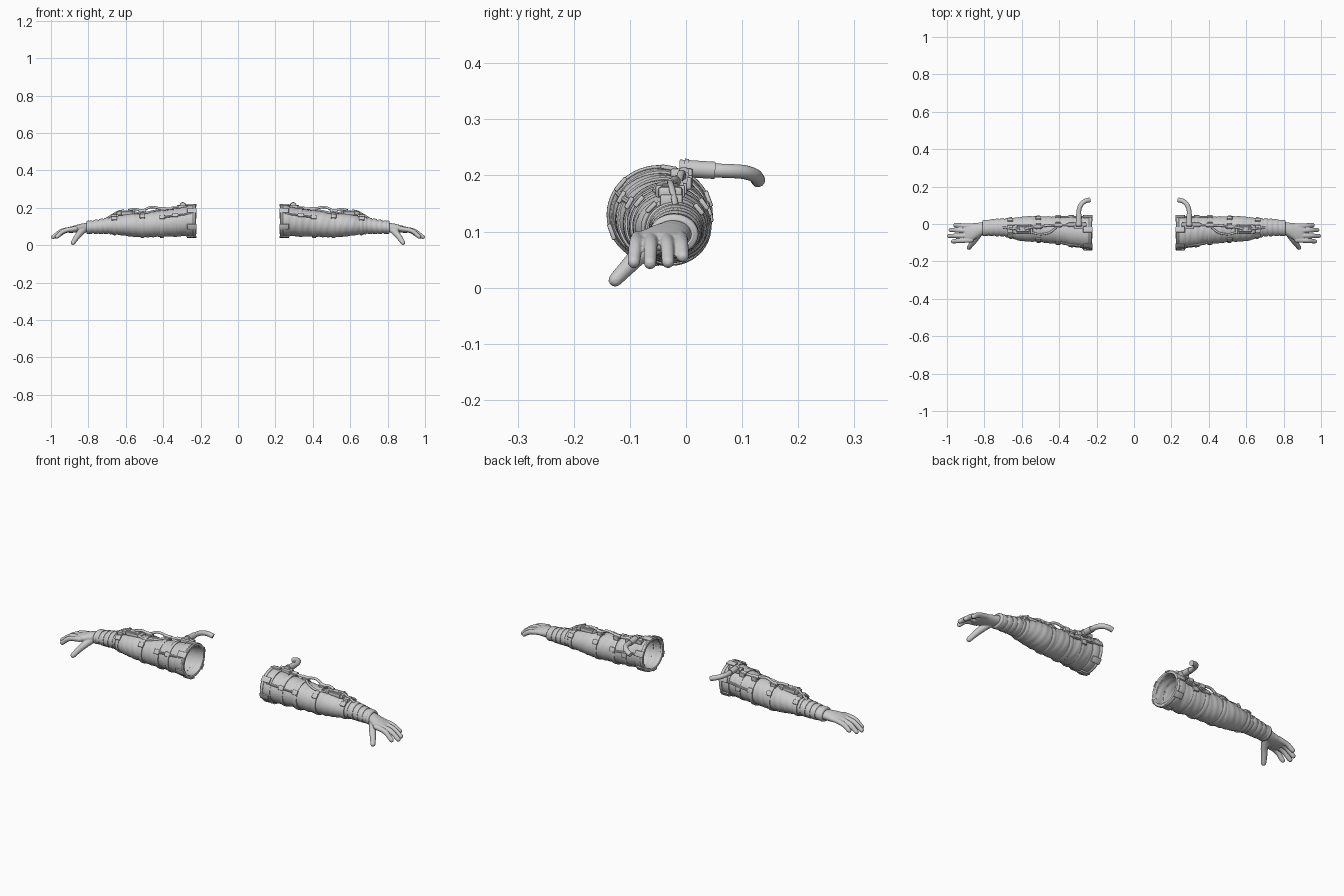
import bpy, bmesh, math
from mathutils import Vector, Matrix

if "Cube" in bpy.data.objects:
    bpy.data.objects.remove(bpy.data.objects["Cube"])

grey = bpy.data.materials.new("plain grey")
grey.diffuse_color = (0.6, 0.6, 0.6, 1)
grey.use_nodes = True
grey.node_tree.nodes["Principled BSDF"].inputs["Base Color"].default_value = grey.diffuse_color

# sleeve sections: x, centre y, centre z, half width, half height
SECTIONS = [
    (0.225, -.047, .130, .086, .080), (0.29, -.045, .127, .082, .077),
    (0.34, -.041, .121, .079, .074), (0.40, -.034, .114, .072, .069),
    (0.46, -.030, .112, .072, .069), (0.51, -.028, .109, .067, .064),
    (0.56, -.027, .108, .069, .064), (0.62, -.025, .107, .062, .055),
    (0.665, -.021, .106, .051, .046), (0.70, -.018, .104, .045, .040),
    (0.75, -.019, .099, .042, .036), (0.81, -.022, .095, .037, .029)]


def section(x):
    for a, b in zip(SECTIONS, SECTIONS[1:]):
        if x <= b[0]:
            break
    t = (x - a[0]) / (b[0] - a[0])
    return [p + (q - p) * t for p, q in zip(a[1:], b[1:])]


def on_sleeve(x, ang, off=0.0):
    yc, zc, ry, rz = section(x)
    return Vector((x, yc + (ry + off) * math.cos(ang), zc + (rz + off) * math.sin(ang)))


def finish(name, bm, angle=40, mods=()):
    """Make a mirrored, smooth-shaded object from a bmesh."""
    me = bpy.data.meshes.new(name)
    bm.to_mesh(me)
    bm.free()
    me.materials.append(grey)
    me.shade_smooth()
    me.set_sharp_from_angle(angle=math.radians(angle))
    ob = bpy.data.objects.new(name, me)
    bpy.context.collection.objects.link(ob)
    for kind, props in mods:
        m = ob.modifiers.new(kind.title(), kind)
        for k, v in props.items():
            setattr(m, k, v)
    ob.modifiers.new("Mirror", 'MIRROR').use_mirror_merge = False
    return ob


def loft(bm, rings, caps=False):
    vs = [[bm.verts.new(p) for p in r] for r in rings]
    n = len(vs[0])
    for a, b in zip(vs, vs[1:]):
        for j in range(n):
            k = (j + 1) % n
            bm.faces.new((a[j], a[k], b[k], b[j]))
    if caps:
        bm.faces.new(vs[0][::-1])
        bm.faces.new(vs[-1])


def smooth_path(pts, n=6):
    """Catmull-Rom curve through the points."""
    p = [Vector(q) for q in pts]
    p = [2 * p[0] - p[1]] + p + [2 * p[-1] - p[-2]]
    out = []
    for i in range(1, len(p) - 2):
        a, b, c, d = p[i - 1:i + 3]
        for k in range(n):
            t = k / n
            out.append(.5 * (2 * b + (c - a) * t + (2 * a - 5 * b + 4 * c - d) * t * t
                             + (3 * b - a - 3 * c + d) * t ** 3))
    return out + [p[-2]]


def tube(bm, path, r0, r1=None, sides=12, rounded=False):
    """Sweep a circle along a path, optionally with round ends."""
    r1 = r0 if r1 is None else r1
    path = [Vector(p) for p in path]
    m = len(path) - 1
    pts = [(p, r0 + (r1 - r0) * i / m) for i, p in enumerate(path)]
    if rounded:
        d0, d1 = (path[0] - path[1]).normalized(), (path[-1] - path[-2]).normalized()
        arc = [math.radians(a) for a in (25, 50, 75)]
        pts = ([(path[0] + d0 * r0 * math.sin(a), r0 * math.cos(a)) for a in arc[::-1]] + pts
               + [(path[-1] + d1 * r1 * math.sin(a), r1 * math.cos(a)) for a in arc])
    rings, u = [], None
    for i, (p, r) in enumerate(pts):
        t = (pts[min(i + 1, len(pts) - 1)][0] - pts[max(i - 1, 0)][0]).normalized()
        u = t.orthogonal() if u is None else u - t * u.dot(t)
        u.normalize()
        w = t.cross(u)
        rings.append([p + r * (u * math.cos(j * math.tau / sides) + w * math.sin(j * math.tau / sides))
                      for j in range(sides)])
    loft(bm, rings, True)


def block(bm, c, size, ang=math.pi / 2, bevel=.003):
    """Bevelled box: size is along, outward, around; ang turns it about the arm."""
    mat = Matrix.Translation(c) @ Matrix.Rotation(ang, 4, 'X') @ Matrix.Diagonal((*size, 1))
    vs = bmesh.ops.create_cube(bm, size=1, matrix=mat)['verts']
    es = list({e for v in vs for e in v.link_edges})
    bmesh.ops.bevel(bm, geom=es, offset=min(bevel, min(size) * .3), segments=2,
                    affect='EDGES', profile=.5)


def sleeve_block(bm, x, deg, size, off=0.0):
    a = math.radians(deg)
    block(bm, on_sleeve(x, a, off), size, a)


def band(bm, x0, x1, t, sides=48):
    """Raised ring that wraps the sleeve."""
    e = min(.005, (x1 - x0) * .3)
    prof = [(x0, -.006), (x0, t * .6), (x0 + e, t), (x1 - e, t), (x1, t * .6), (x1, -.006)]
    rings = []
    for x, off in prof:
        rings.append([on_sleeve(x, j * math.tau / sides, off) for j in range(sides)])
    loft(bm, rings)
    

# fabric sleeve, open at the upper end, with soft folds
bm = bmesh.new()
rings = []
for i in range(74):
    x = .227 + i * .008
    fold = min(1, max(0, (.70 - x) / .1))
    rings.append([on_sleeve(x, a, fold * .0022 * math.sin(2 * a + 75 * x) * math.sin(110 * x + a))
                  for a in (j * math.tau / 48 for j in range(48))])
loft(bm, rings)
finish("sleeve", bm, 60, [('SOLIDIFY', dict(thickness=.006, offset=-1))])

# upper cuff with tabs around the rim
bm = bmesh.new()
band(bm, .225, .240, .009)
band(bm, .238, .278, .005)
for deg in range(20, 380, 60):
    sleeve_block(bm, .247, deg, (.05, .008, .03), .007)
finish("cuff", bm)

# straps around the arm
bm = bmesh.new()
for x0, x1, t in ((.325, .345, .004), (.395, .418, .006), (.50, .522, .006),
                  (.652, .672, .006), (.676, .688, .004)):
    band(bm, x0, x1, t)
finish("arm_straps", bm)

# rounded wrist folds
bm = bmesh.new()
for x in (.695, .722, .750, .778):
    band(bm, x, x + .022, .004)
band(bm, .795, .81, .006)
finish("wrist_folds", bm, 60)

# buckles and lengthwise webbing
bm = bmesh.new()
for x, deg in ((.335, 5), (.335, 150), (.406, 150), (.406, 20), (.511, 140), (.511, 35),
               (.662, 135), (.662, 40)):
    sleeve_block(bm, x, deg, (.03, .009, .024), .006)
for x0, x1, deg in ((.25, .335, 150), (.335, .406, 150), (.27, .406, 15)):
    a = math.radians(deg)
    tube(bm, [on_sleeve(x0, a, .002), on_sleeve(x1, a, .002)], .006, sides=8)
finish("buckles", bm)

# control pack on top of the forearm
bm = bmesh.new()
block(bm, (.595, -.028, .170), (.11, .02, .044), bevel=.006)
block(bm, (.595, -.028, .180), (.07, .012, .028))
block(bm, (.662, -.026, .156), (.03, .02, .04))
for s in (-1, 1):
    block(bm, (.595 + .035 * s, -.028, .172), (.012, .022, .052))
finish("control_pack", bm)

# clamps that hold the air line
bm = bmesh.new()
for x, y, z in ((.335, -.004, .190), (.406, -.006, .186), (.511, -.014, .176)):
    block(bm, (x, y, z), (.028, .022, .032))
    tube(bm, [(x - .02, y, z + .008), (x + .02, y, z + .008)], .010)
finish("line_clamps", bm)

# thin lines arching between clamps and pack
bm = bmesh.new()
tube(bm, smooth_path([(.29, .0, .207), (.335, -.004, .198), (.406, -.006, .195), (.435, -.006, .201),
                      (.47, -.009, .203), (.511, -.014, .186), (.55, -.018, .193),
                      (.585, -.028, .188)]), .0065)
tube(bm, smooth_path([(.61, -.028, .187), (.64, -.026, .180), (.67, -.022, .163),
                      (.70, -.018, .145)]), .0055)
tube(bm, smooth_path([(.406, -.01, .19), (.45, -.045, .183), (.50, -.055, .172),
                      (.55, -.045, .174)]), .0055)
finish("air_lines", bm, 60)

# hose fitting and curved hose by the cuff
bm = bmesh.new()
block(bm, (.288, -.008, .202), (.065, .02, .04))
tube(bm, [(.295, -.012, .213), (.295, .052, .209)], .0155, sides=20)
tube(bm, [(.295, -.004, .213), (.295, .003, .212)], .0175, sides=20)
tube(bm, [(.255, -.004, .207), (.325, -.004, .205)], .010)
finish("hose_fitting", bm)
bm = bmesh.new()
tube(bm, smooth_path([(.295, .04, .209), (.294, .075, .208), (.283, .103, .206),
                      (.262, .122, .200), (.236, .129, .191)]), .0125, sides=18)
finish("hose", bm, 60)

# gloved hand: palm, four fingers and thumb fused together
bm = bmesh.new()
palm = [(.785, -.022, .096, .032, .024), (.81, -.024, .095, .034, .025), (.84, -.035, .091, .041, .024),
        (.87, -.045, .087, .049, .020), (.90, -.048, .082, .049, .016), (.912, -.048, .079, .042, .010)]
loft(bm, [[(x, y + w * math.cos(a), z + h * math.sin(a)) for a in
           (j * math.tau / 24 for j in range(24))] for x, y, z, w, h in palm], True)
for y0, y1, tip, z1 in ((-.010, -.006, .955, .056), (-.035, -.032, .980, .046),
                        (-.062, -.064, .988, .044), (-.086, -.093, .968, .046)):
    mid = (.89 + tip) / 2
    tube(bm, smooth_path([(.87, y0, .088), (mid, (y0 + y1) / 2, .077), (tip, y1, z1)]),
         .0135, .0115, rounded=True)
tube(bm, smooth_path([(.825, -.045, .084), (.85, -.083, .058), (.868, -.106, .035),
                      (.882, -.126, .014)]), .019, .0125, rounded=True)
finish("glove", bm, 180, [('REMESH', dict(mode='VOXEL', voxel_size=.003, use_smooth_shade=True)),
                          ('SMOOTH', dict(factor=.5, iterations=3))])
